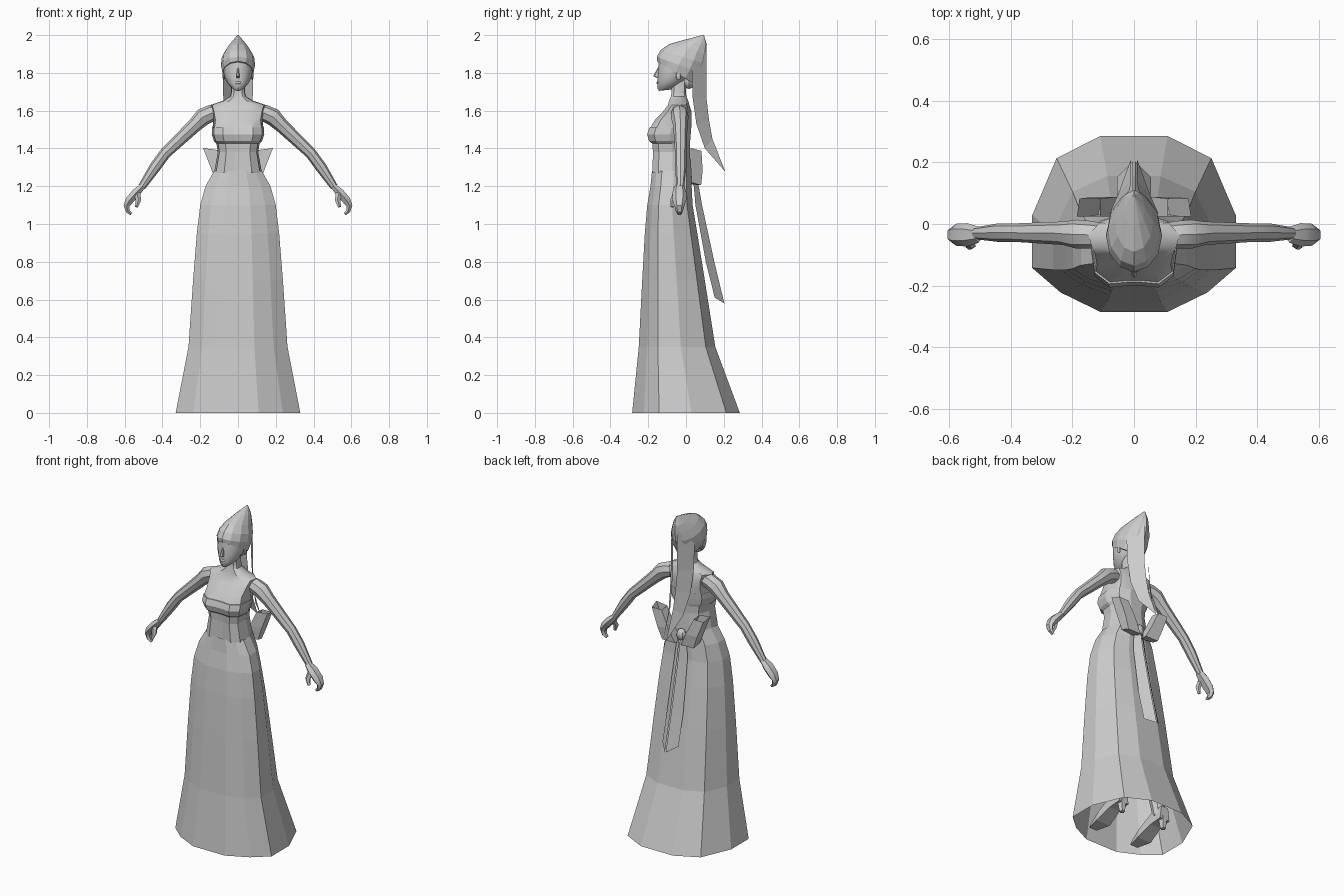
import bpy, bmesh, math
from mathutils import Vector

if "Cube" in bpy.data.objects:
    bpy.data.objects.remove(bpy.data.objects["Cube"])

grey = bpy.data.materials.new("plain grey")
grey.use_nodes = True
grey.diffuse_color = (0.6, 0.6, 0.6, 1)
grey.node_tree.nodes["Principled BSDF"].inputs["Base Color"].default_value = (0.6, 0.6, 0.6, 1)


def mirrored(half):
    return half + [(-x, y) for x, y in reversed(half)]


# Outlines of the dress and of the upper body, front to back, in unit size
DRESS = mirrored([(.33, -1), (.72, -.78), (1, -.5), (1, .1), (.76, .75), (.33, 1)])
TORSO = mirrored([(.15, -.95), (.58, -1), (.92, -.68), (1, .05), (.76, .75), (.33, 1)])


def ngon(n):
    return [(math.sin(2 * math.pi * i / n), -math.cos(2 * math.pi * i / n)) for i in range(n)]


def finish(name, bm, smooth=False):
    bmesh.ops.recalc_face_normals(bm, faces=bm.faces)
    mesh = bpy.data.meshes.new(name)
    bm.to_mesh(mesh)
    bm.free()
    mesh.materials.append(grey)
    ob = bpy.data.objects.new(name, mesh)
    bpy.context.scene.collection.objects.link(ob)
    if smooth:
        bpy.ops.object.select_all(action='DESELECT')
        ob.select_set(True)
        bpy.context.view_layer.objects.active = ob
        bpy.ops.object.shade_smooth_by_angle(angle=math.radians(35))
    return ob


def skin(name, rings, caps=(True, True), smooth=False):
    """Join equal rings of points into one surface."""
    bm = bmesh.new()
    loops = [[bm.verts.new(p) for p in ring] for ring in rings]
    n = len(loops[0])
    for a, b in zip(loops, loops[1:]):
        for i in range(n):
            j = (i + 1) % n
            bm.faces.new((a[i], a[j], b[j], b[i]))
    for cap, loop in zip(caps, (loops[0], loops[-1])):
        if cap:
            bm.faces.new(loop)
    return finish(name, bm, smooth)


def body(name, rows, shape, caps=(True, True), smooth=False):
    """Rows give half width, front y and z, back y and z."""
    rings = []
    for w, yf, zf, yb, zb in rows:
        rings.append([(u * w, (yf + yb) / 2 + v * (yb - yf) / 2,
                       (zf + zb) / 2 + v * (zb - zf) / 2) for u, v in shape])
    return skin(name, rings, caps, smooth)


def level(rows):
    return [(w, yf, z, yb, z) for z, w, yf, yb in rows]


def tube(name, path, n=6, depth=1):
    """Path gives x, y, z and radius; depth stretches the section along y."""
    pts = [Vector(p[:3]) for p in path]
    rings = []
    for i, p in enumerate(pts):
        t = (pts[min(i + 1, len(pts) - 1)] - pts[max(i - 1, 0)]).normalized()
        side = t.cross(Vector((0, 1, 0))).normalized()
        up = side.cross(t) * depth
        rings.append([p + (side * u + up * v) * path[i][3] for u, v in ngon(n)])
    return skin(name, rings, smooth=True)


def sheet(name, left, right):
    """Strip of cloth between two edges."""
    bm = bmesh.new()
    a, b = [[bm.verts.new(p) for p in edge] for edge in (left, right)]
    for i in range(len(a) - 1):
        bm.faces.new((a[i], b[i], b[i + 1], a[i + 1]))
    return finish(name, bm)


def ball(name, centre, size, u=8, v=6):
    bm = bmesh.new()
    bmesh.ops.create_uvsphere(bm, u_segments=u, v_segments=v, radius=1)
    for vert in bm.verts:
        vert.co = Vector(centre) + Vector(c * s for c, s in zip(vert.co, size))
    return finish(name, bm, True)


# Dress
body("skirt", level([
    (0, .33, -.285, .285), (.35, .262, -.25, .155), (.7, .238, -.232, .1),
    (.95, .218, -.218, .06), (1.1, .2, -.205, .035), (1.2, .172, -.188, .03),
    (1.28, .127, -.18, .03)]), DRESS, (False, False))
body("bodice", level([
    (1.27, .127, -.178, .028), (1.38, .107, -.175, .02), (1.425, .114, -.178, .02),
    (1.44, .128, -.196, .022), (1.475, .139, -.206, .025), (1.51, .138, -.194, .028)]),
    TORSO, (False, True))

# Chest, shoulders and neck
body("chest_and_neck", level([
    (1.5, .136, -.194, .027), (1.55, .13, -.165, .03), (1.595, .138, -.122, .03),
    (1.63, .148, -.095, .018), (1.652, .08, -.09, .012), (1.675, .042, -.08, .002),
    (1.7, .036, -.076, 0), (1.77, .036, -.08, .005)]), TORSO, smooth=True)

# Head
body("face", [
    (.016, -.142, 1.705, -.08, 1.712), (.036, -.15, 1.715, -.04, 1.73),
    (.058, -.152, 1.742, -.01, 1.755), (.072, -.15, 1.78, .01, 1.78),
    (.079, -.148, 1.82, .03, 1.82), (.08, -.142, 1.88, .06, 1.88)], ngon(12), smooth=True)
body("nose", level([
    (1.774, .009, -.156, -.14), (1.783, .01, -.174, -.14), (1.825, .004, -.151, -.14)]), ngon(6))
ball("lips", (0, -.15, 1.748), (.018, .006, .008))
ball("hair_bun", (0, .015, 1.755), (.04, .032, .04))
body("head_scarf", [
    (.082, -.152, 1.862, .045, 1.74), (.091, -.155, 1.885, .08, 1.8),
    (.085, -.135, 1.92, .1, 1.85), (.062, -.09, 1.952, .108, 1.9),
    (.035, -.01, 1.975, .11, 1.95), (.004, .084, 1.999, .095, 2.0)], ngon(12))

# Arms, hands, legs, scarf ribbons and bow, repeated on both sides
for s, side in ((1, "left"), (-1, "right")):
    tube(side + "_arm", [
        (s * x, y, z, r) for x, y, z, r in (
            (.06, -.035, 1.6, .03), (.14, -.035, 1.587, .045), (.185, -.033, 1.567, .047),
            (.23, -.03, 1.522, .038), (.385, -.028, 1.375, .03), (.44, -.028, 1.3, .03),
            (.51, -.03, 1.195, .02))], 8)
    tube(side + "_hand", [
        (s * x, -.035, z, r) for x, z, r in (
            (.505, 1.2, .018), (.54, 1.165, .026), (.575, 1.125, .025), (.59, 1.095, .018),
            (.583, 1.068, .013), (.565, 1.052, .008))], 6, 1.45)
    tube(side + "_thumb", [
        (s * .535, -.05, 1.165, .018), (s * .527, -.068, 1.125, .015), (s * .538, -.073, 1.09, .009)], 5)
    ball(side + "_ear", (s * .076, -.04, 1.785), (.006, .014, .024))

    tube(side + "_leg", [
        (s * .09, -.06, 1.0, .08), (s * .12, -.05, .55, .06),
        (s * .14, .01, .35, .055), (s * .15, .04, .1, .035)], 8)
    skin(side + "_shoe", [
        [(s * .15 - w, y, lo), (s * .15 + w, y, lo), (s * .15 + w * .7, y, hi), (s * .15 - w * .7, y, hi)]
        for y, w, lo, hi in ((.09, .034, .06, .14), (.01, .037, .05, .13),
                             (-.09, .048, .005, .07), (-.18, .026, .005, .03))])
    tube(side + "_heel", [(s * .15, .07, .08, .028), (s * .15, .075, .005, .016)], 5)

    sheet(side + "_scarf_ribbon",
          [(s * .08, .03, 1.83), (s * .078, .035, 1.67), (s * .07, .055, 1.53),
           (s * .05, .1, 1.4), (s * .012, .205, 1.28)],
          [(s * .015, .108, 1.92), (s * .015, .108, 1.67), (s * .012, .122, 1.55),
           (s * .01, .14, 1.45), (s * .01, .207, 1.28)])

    # Flared bow loop, open at the top
    skin(side + "_bow_loop", [
        [(s * a, yf, z), (s * b, yf, z + .01), (s * (b - .008), yb, z - .005), (s * a, yb, z - .005)]
        for a, b, yf, yb, z in ((.02, .115, .03, .08, 1.21), (.06, .145, .025, .088, 1.29),
                                (.11, .185, .025, .082, 1.392))], (True, False))
    # Tail folded along the middle
    sheet(side + "_bow_tail",
          [(s * .003, .055, 1.27), (s * .003, .085, 1.1), (s * .003, .15, .8), (s * .003, .203, .58)],
          [(s * .03, .035, 1.27), (s * .045, .05, 1.1), (s * .055, .105, .8), (s * .055, .152, .61)])
ball("bow_knot", (0, .045, 1.25), (.03, .026, .036))
